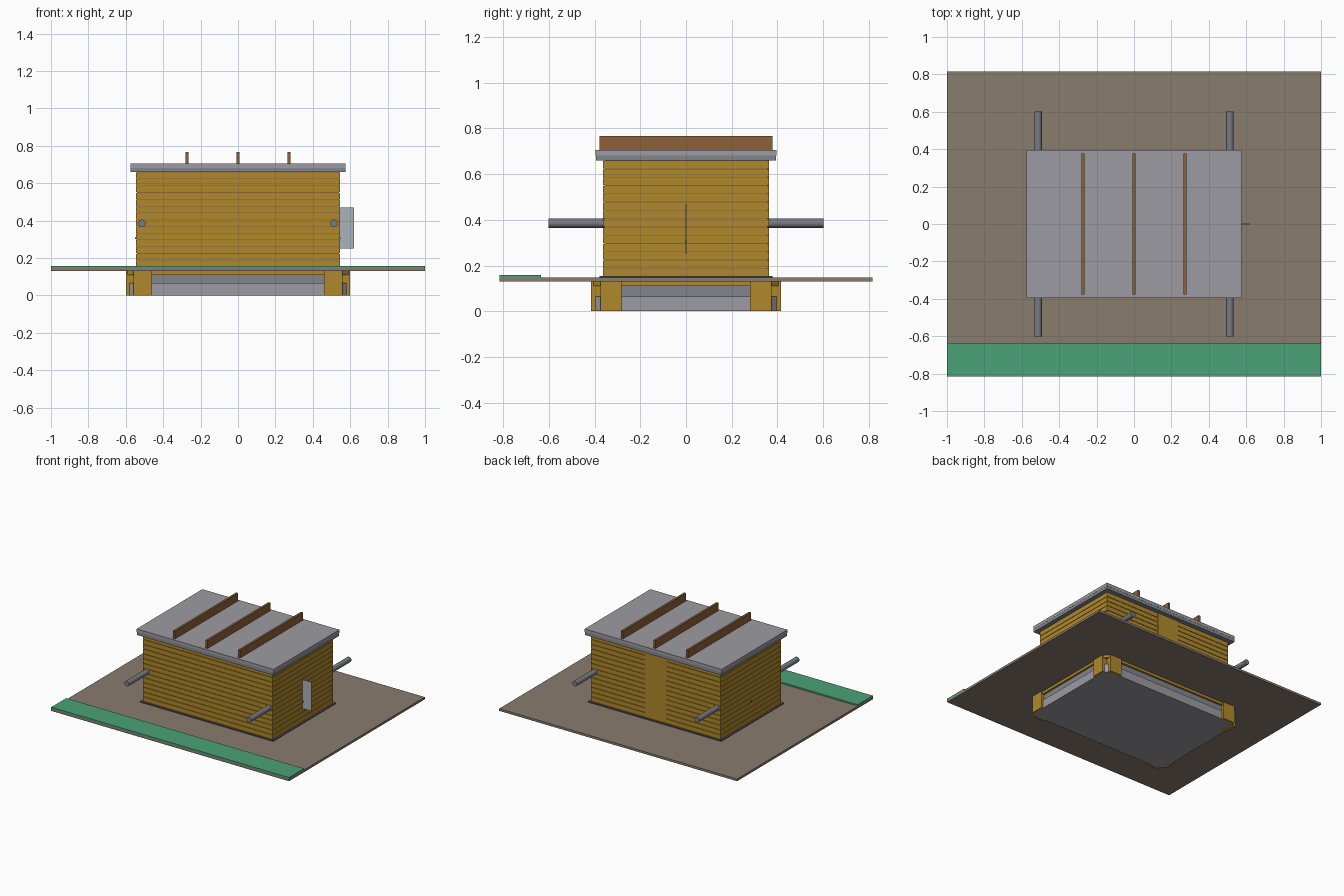
import bpy, bmesh
from math import radians

if "Cube" in bpy.data.objects:
    bpy.data.objects.remove(bpy.data.objects["Cube"])


def mat(name, r, g, b):
    m = bpy.data.materials.new(name)
    m.diffuse_color = (r, g, b, 1)
    m.use_nodes = True
    m.node_tree.nodes["Principled BSDF"].inputs["Base Color"].default_value = m.diffuse_color
    return m


SOIL = mat("soil", 0.25, 0.20, 0.155)
GRASS = mat("grass", 0.07, 0.36, 0.19)
TIMBER = mat("timber", 0.43, 0.25, 0.025)
BROWN = mat("brown_wood", 0.27, 0.12, 0.04)
STONE = mat("stone", 0.33, 0.33, 0.36)
SLATE = mat("slate", 0.22, 0.24, 0.27)
DARK = mat("dark_membrane", 0.08, 0.08, 0.09)
PANEL = mat("panel", 0.40, 0.45, 0.49)
METAL = mat("metal", 0.19, 0.20, 0.23)


def add_box(bm, x0, x1, y0, y1, z0, z1):
    vs = bmesh.ops.create_cube(bm, size=1)["verts"]
    bmesh.ops.scale(bm, vec=(x1 - x0, y1 - y0, z1 - z0), verts=vs)
    bmesh.ops.translate(bm, vec=((x0 + x1) / 2, (y0 + y1) / 2, (z0 + z1) / 2), verts=vs)


def boxes(name, material, *dims):
    bm = bmesh.new()
    for d in dims:
        add_box(bm, *d)
    me = bpy.data.meshes.new(name)
    bm.to_mesh(me)
    bm.free()
    me.materials.append(material)
    ob = bpy.data.objects.new(name, me)
    bpy.context.collection.objects.link(ob)
    return ob


def slab(name, material, hx, hy, z0, z1, cut=0):
    """Centred slab, optionally with chamfered vertical corners."""
    ob = boxes(name, material, (-hx, hx, -hy, hy, z0, z1))
    if cut:
        bm = bmesh.new()
        bm.from_mesh(ob.data)
        up = [e for e in bm.edges if abs(e.verts[0].co.z - e.verts[1].co.z) > 1e-4]
        bmesh.ops.bevel(bm, geom=up, offset=cut, segments=1, affect='EDGES')
        bm.to_mesh(ob.data)
        bm.free()
    return ob


# Ground and grass strip
slab("ground", SOIL, 1, 0.815, 0.13, 0.147)
boxes("grass_strip", GRASS, (-1, 1, -0.815, -0.635, 0.147, 0.158))

# Foundation under the ground
slab("foundation_slab", STONE, 0.585, 0.4, 0, 0.065, 0.03)
slab("foundation_step", SLATE, 0.575, 0.39, 0.065, 0.11, 0.03)
slab("foundation_sill", TIMBER, 0.59, 0.405, 0.11, 0.13, 0.03)
corner = []
for sx in (-1, 1):
    for sy in (-1, 1):
        for x0, x1, y0, y1 in ((0.46, 0.56, 0.36, 0.415), (0.54, 0.6, 0.28, 0.375)):
            xs, ys = sorted((sx * x0, sx * x1)), sorted((sy * y0, sy * y1))
            corner.append((*xs, *ys, 0, 0.13))
boxes("foundation_corner_blocks", TIMBER, *corner)

# Plinth and stacked timber courses with thin gaps
slab("plinth", DARK, 0.56, 0.378, 0.14, 0.153)
HX, HY, T, N = 0.545, 0.362, 0.06, 14
Z0, Z1 = 0.153, 0.66
step = (Z1 - Z0) / N
planks = []
for i in range(N):
    a, b = Z0 + i * step, Z0 + (i + 1) * step - 0.003
    for s in (-1, 1):
        planks.append((-HX, HX, *sorted((s * (HY - T), s * HY)), a, b))
        planks.append((*sorted((s * (HX - T), s * HX)), -HY + T, HY - T, a, b))
boxes("wall_planks", TIMBER, *planks)
slab("wall_core", BROWN, HX - 0.006, HY - 0.006, Z0, Z1)
boxes("back_door", TIMBER, (-0.09, 0.09, HY - 0.02, HY + 0.001, Z0, Z1))

# Side panel and small knobs
boxes("side_panel", PANEL, (0.54, 0.62, -0.002, 0.002, 0.25, 0.47))
boxes("side_knobs", DARK, *[(s * 0.545 - 0.006, s * 0.545 + 0.006, -0.005, 0.005, 0.3, 0.31)
                            for s in (-1, 1)])

# Carrying poles running front to back
for s, side in ((-1, "left"), (1, "right")):
    bpy.ops.mesh.primitive_cylinder_add(vertices=20, radius=0.02, depth=1.204,
                                        location=(s * 0.513, 0, 0.385),
                                        rotation=(radians(90), 0, 0))
    ob = bpy.context.object
    ob.name = side + "_pole"
    ob.data.materials.append(METAL)
    bpy.ops.object.shade_smooth_by_angle(angle=radians(40))

# Flat roof with three ribs
slab("roof_underlayer", SLATE, 0.575, 0.394, 0.66, 0.682)
slab("roof_top", STONE, 0.576, 0.395, 0.682, 0.706)
boxes("roof_ribs", BROWN, *[(x - 0.008, x + 0.008, -0.378, 0.378, 0.7, 0.766)
                            for x in (-0.273, 0, 0.273)])
